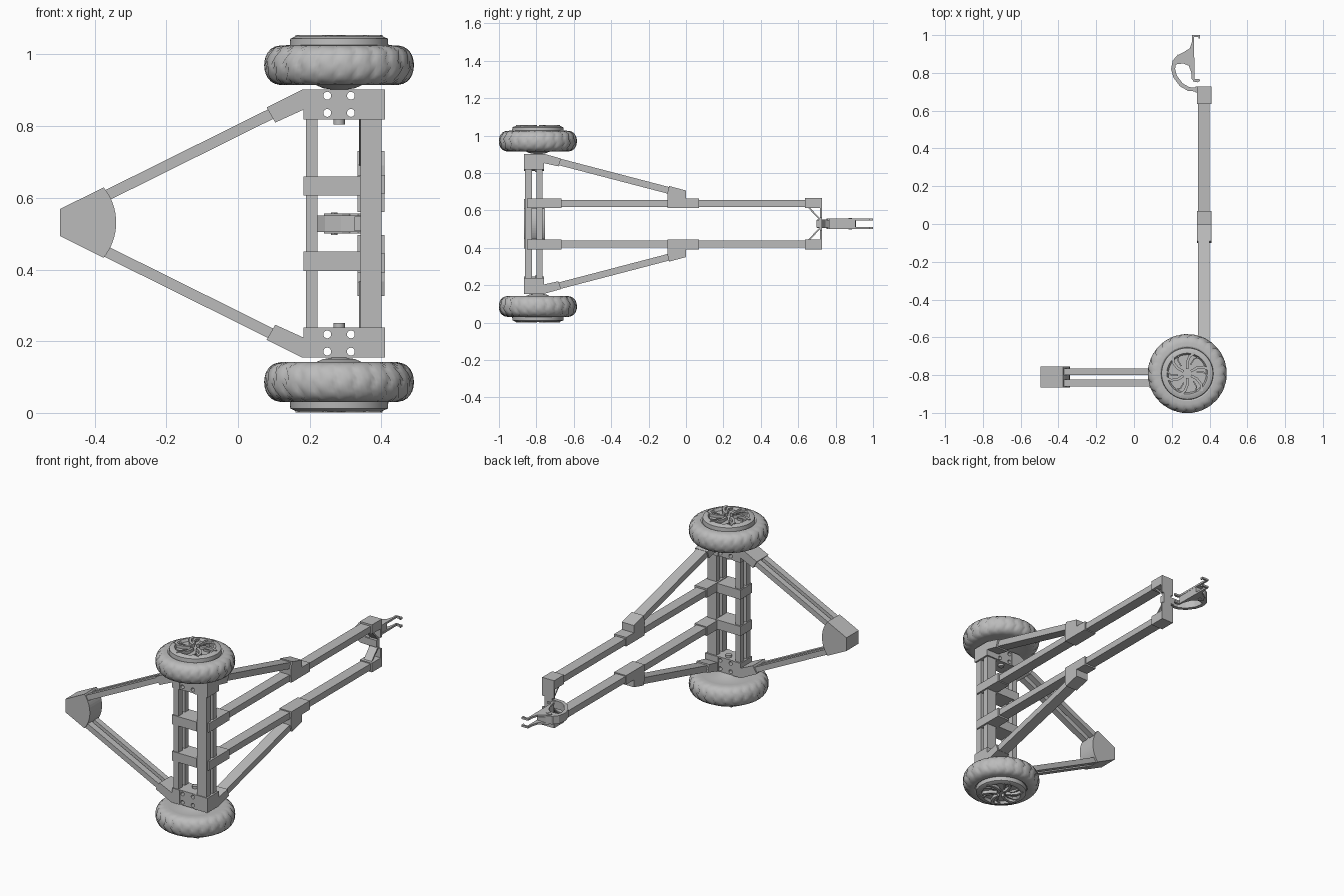
import bpy, bmesh, math
from mathutils import Matrix, Vector

if "Cube" in bpy.data.objects:
    bpy.data.objects.remove(bpy.data.objects["Cube"])

MID = 0.528                      # height of the symmetry plane
HUB = Vector((0.282, -0.792, 0))  # wheel axis
FRONT, BACK = -0.865, -0.758     # depth of the frame brackets
BAR_DEPTHS = ((-0.86, -0.823), (-0.80, -0.766))

grey = bpy.data.materials.new("plain grey")
grey.use_nodes = True
grey.diffuse_color = (0.5, 0.5, 0.5, 1)
grey.node_tree.nodes["Principled BSDF"].inputs["Base Color"].default_value = (0.5, 0.5, 0.5, 1)


def finish(bm, name, mirror=True, smooth=False):
    """Turn a bmesh into an object, optionally doubled across the middle plane."""
    bmesh.ops.recalc_face_normals(bm, faces=bm.faces)
    if mirror:
        copy = bmesh.ops.duplicate(bm, geom=bm.verts[:] + bm.edges[:] + bm.faces[:])["geom"]
        for v in copy:
            if isinstance(v, bmesh.types.BMVert):
                v.co.z = 2 * MID - v.co.z
        bmesh.ops.reverse_faces(bm, faces=[f for f in copy if isinstance(f, bmesh.types.BMFace)])
    mesh = bpy.data.meshes.new(name)
    bm.to_mesh(mesh)
    bm.free()
    mesh.materials.append(grey)
    ob = bpy.data.objects.new(name, mesh)
    bpy.context.collection.objects.link(ob)
    if smooth:
        bpy.ops.object.select_all(action='DESELECT')
        ob.select_set(True)
        bpy.context.view_layer.objects.active = ob
        bpy.ops.object.shade_smooth_by_angle(angle=math.radians(32))
    return ob


def add_prism(bm, pts, axis, lo, hi):
    """Extrude a 2D outline along one axis."""
    place = {'x': lambda a, b, d: (d, a, b),
             'y': lambda a, b, d: (a, d, b),
             'z': lambda a, b, d: (a, b, d)}[axis]
    face = bm.faces.new([bm.verts.new(place(a, b, lo)) for a, b in pts])
    new = bmesh.ops.extrude_face_region(bm, geom=[face])["geom"]
    verts = [g for g in new if isinstance(g, bmesh.types.BMVert)]
    shift = Vector(place(0, 0, hi - lo))
    bmesh.ops.translate(bm, vec=shift, verts=verts)
    return list(face.verts) + verts


def prism(name, pts, axis, lo, hi, mirror=True):
    bm = bmesh.new()
    add_prism(bm, pts, axis, lo, hi)
    return finish(bm, name, mirror)


def box(name, x, y, z, mirror=True):
    return prism(name, [(x[0], y[0]), (x[1], y[0]), (x[1], y[1]), (x[0], y[1])], 'z', *z, mirror)


def strip(path, width):
    """Outline of a band of constant width along a 2D path."""
    pts = [Vector(p) for p in path]
    left, right = [], []
    for i, p in enumerate(pts):
        d = (pts[min(i + 1, len(pts) - 1)] - pts[max(i - 1, 0)]).normalized()
        n = Vector((-d.y, d.x)) * width / 2
        left.append(p + n)
        right.append(p - n)
    return left + right[::-1]


def lathe(name, profile, steps, groove=None):
    """Spin (radius, height) points round the wheel axis."""
    bm = bmesh.new()
    rings = []
    for s in range(steps):
        a = 2 * math.pi * s / steps
        ring = []
        for row, (r, z) in enumerate(profile):
            r -= groove(s, row) if groove else 0
            ring.append(bm.verts.new(HUB + Vector((r * math.cos(a), r * math.sin(a), z))))
        rings.append(ring)
    for s in range(steps):
        a, b = rings[s], rings[(s + 1) % steps]
        for i in range(len(profile) - 1):
            bm.faces.new((a[i], b[i], b[i + 1], a[i + 1]))
    bmesh.ops.remove_doubles(bm, verts=bm.verts, dist=0.00005)
    return finish(bm, name, True, True)


# Wheels: treaded tyre, rim with cap, swept blades and axle
ROWS = 15
tyre = []
for i in range(ROWS):
    a = math.radians(-95 + 190 * i / (ROWS - 1))
    tyre.append((0.145 + 0.064 * max(math.cos(a), 0) ** 0.65, 0.97 + 0.056 * math.sin(a)))


def tread(s, row):
    zigzag = abs(row % 4 - 2)
    return 0.007 if 2 <= row <= ROWS - 3 and (s + zigzag) % 6 == 0 else 0


lathe("tyres", tyre, 144, tread)
lathe("rims", [(0, .902), (.02, .902), (.045, .906), (.072, .918), (.15, .915), (.15, 1.024),
               (.138, 1.02), (.136, 1.044), (.118, 1.052), (.108, 1.052), (.1, 1.038), (0, 1.038)], 64)
lathe("axles", [(0, .805), (.016, .805), (.016, .91), (0, .91)], 24)
bm = bmesh.new()
for k in range(6):
    verts = add_prism(bm, strip([(.02, .012), (.05, .03), (.085, .035), (.118, .02)], .014), 'z', 1.03, 1.055)
    verts += add_prism(bm, strip([(.05, .008), (.085, .008), (.108, -.012)], .007), 'z', 1.03, 1.05)
    spin = Matrix.Translation(HUB) @ Matrix.Rotation(k * math.pi / 3, 4, 'Z')
    bmesh.ops.transform(bm, matrix=spin, verts=verts)
finish(bm, "wheel_blades")

# Twin upright posts and twin diagonal arms of the triangular frame
for i, depth in enumerate(BAR_DEPTHS):
    side = ("front", "back")[i]
    box(side + "_main_post", (.342, .40), depth, (.17, .885), False)
    box(side + "_slim_post", (.19, .222), depth, (.17, .885), False)
    prism(side + "_diagonal_arms", strip([(-.40, .59), (.13, .853)], .03), 'y', *depth)

# Corner brackets with angled sleeves
prism("arm_sleeves", [(.08, .852), (.18, .902), (.232, .902), (.232, .818), (.183, .818),
                      (.183, .846), (.104, .81)], 'y', FRONT, BACK)
box("post_brackets", (.325, .41), (FRONT, BACK), (.818, .902))
prism("brace_sleeves", [(-.758, .902), (-.668, .877), (-.682, .835), (-.758, .852)], 'x', .33, .41)

# Axle clamps drilled with four holes each
clamp = box("axle_clamps", (.232, .325), (FRONT + .004, BACK - .004), (.818, .902))
bm = bmesh.new()
for x in (.249, .315):
    for z in (.837, .885):
        circle = [(x + .011 * math.cos(t * math.pi / 10), z + .011 * math.sin(t * math.pi / 10))
                  for t in range(20)]
        add_prism(bm, circle, 'y', -.9, -.7)
drill = finish(bm, "hole_cutter")
drill.hide_render = True
drill.hide_set(True)
cut = clamp.modifiers.new("holes", 'BOOLEAN')
cut.operation = 'DIFFERENCE'
cut.object = drill

# Rounded fan-shaped joint at the frame's tip
fan = [(-.496, .493), (-.496, .569)]
for k in range(17):
    a = math.radians(39 - 78 * k / 16)
    fan.append((-.496 + .156 * math.cos(a), .531 + .156 * math.sin(a)))
prism("tip_joint", fan, 'y', FRONT, BACK + .004, False)

# Cross ties, long rails and their brackets
box("cross_ties", (.183, .342), (FRONT, BACK), (.606, .66))
box("rail_sockets", (.333, .41), (-.85, -.665), (.612, .664))
box("long_rails", (.338, .40), (-.76, .70), (.618, .655))
prism("braces", strip([(-.70, .865), (-.06, .698)], .036), 'x', .338, .40)
prism("brace_joints", [(-.098, .612), (.07, .612), (.07, .664), (0, .664), (0, .706), (-.09, .73),
                       (-.1, .69)], 'x', .333, .409)

# Rail end blocks, joined by the mount for the clip
box("rail_end_blocks", (.333, .409), (.636, .727), (.612, .665))
box("end_tabs", (.333, .409), (.717, .727), (.56, .614))
box("clip_mount_plate", (.345, .395), (.717, .727), (.49, .566), False)
prism("end_struts", strip([(.65, .622), (.722, .545)], .008), 'x', .345, .395)
box("clip_mount", (.325, .395), (.697, .727), (.508, .548), False)

# Hooked clip: curved band, body, twin prongs and pivot pin
LOW, HIGH = .5, .556
prism("clip_band", strip([(.345, .712), (.29, .714), (.25, .737), (.218, .78), (.207, .82),
                          (.214, .86), (.24, .89)], .021), 'z', LOW + .005, HIGH - .005, False)
prism("clip_body", [(.225, .89), (.213, .86), (.222, .845), (.26, .85), (.29, .838), (.303, .81),
                    (.306, .765), (.318, .765), (.318, .905), (.26, .908)],
      'z', LOW + .005, HIGH - .005, False)
prong = [(.35, 1), (.308, 1), (.307, .965), (.295, .93), (.26, .908), (.24, .88), (.29, .838),
         (.308, .79), (.312, .755), (.335, .75), (.35, .757), (.35, .766), (.32, .768), (.318, .99),
         (.342, .99), (.342, .982), (.35, .982)]
prism("clip_prongs", prong, 'z', HIGH - .011, HIGH)
pin = [(.268 + .009 * math.cos(t * math.pi / 8), .878 + .009 * math.sin(t * math.pi / 8)) for t in range(16)]
prism("clip_pin", pin, 'z', LOW - .003, HIGH + .003, False)
